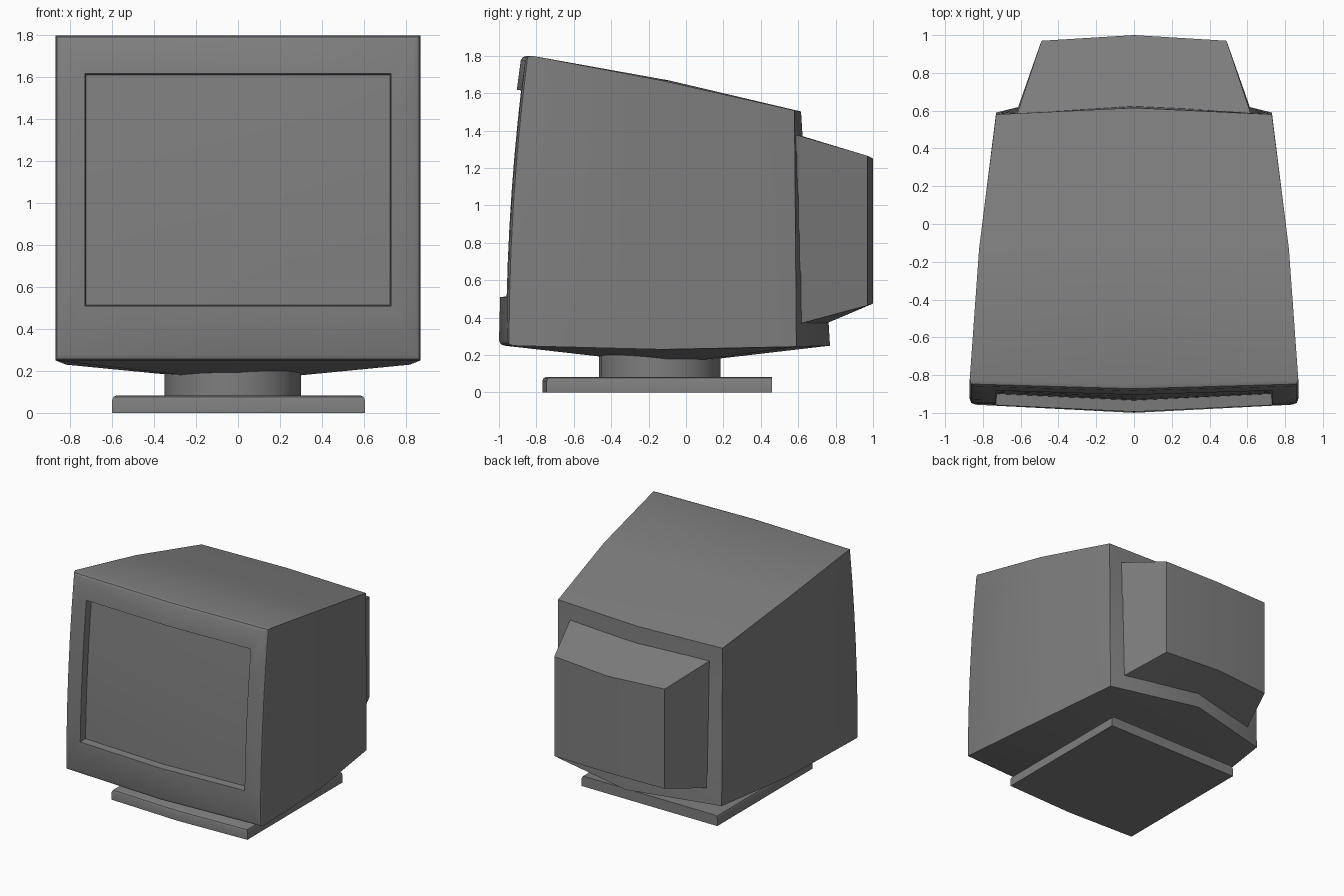
import bpy, bmesh, math

if "Cube" in bpy.data.objects:
    bpy.data.objects.remove(bpy.data.objects["Cube"])

plastic = bpy.data.materials.new("dark_grey_plastic")
plastic.diffuse_color = (0.21, 0.21, 0.21, 1)
plastic.use_nodes = True
plastic.node_tree.nodes["Principled BSDF"].inputs["Base Color"].default_value = plastic.diffuse_color


def finish(name, bm, angle=30):
    bmesh.ops.remove_doubles(bm, verts=bm.verts, dist=1e-5)
    bmesh.ops.recalc_face_normals(bm, faces=bm.faces)
    mesh = bpy.data.meshes.new(name)
    bm.to_mesh(mesh)
    bm.free()
    mesh.materials.append(plastic)
    ob = bpy.data.objects.new(name, mesh)
    bpy.context.collection.objects.link(ob)
    bpy.ops.object.select_all(action='DESELECT')
    ob.select_set(True)
    bpy.context.view_layer.objects.active = ob
    bpy.ops.object.shade_smooth_by_angle(angle=math.radians(angle))
    return ob


def shell(name, rings, rows):
    """Bridge rectangular rings given as functions of (u, v); cap both ends with grids."""
    us = [-1, 0, 1]
    vs = [i / rows for i in range(rows + 1)]
    loop = ([(u, 0) for u in us] + [(1, v) for v in vs[1:]] +
            [(u, 1) for u in (0, -1)] + [(-1, v) for v in vs[-2:0:-1]])
    bm = bmesh.new()

    def quad(pts):
        bm.faces.new([bm.verts.new(p) for p in pts])

    for a, b in zip(rings, rings[1:]):
        for p, q in zip(loop, loop[1:] + loop[:1]):
            quad([a(*p), a(*q), b(*q), b(*p)])
    for f in (rings[0], rings[-1]):
        for u0, u1 in zip(us, us[1:]):
            for v0, v1 in zip(vs, vs[1:]):
                quad([f(u0, v0), f(u1, v0), f(u1, v1), f(u0, v1)])
    return finish(name, bm)


def front_y(x, z):
    """Curved, slightly leaning front of the bezel."""
    v = (z - 0.25) / 1.55
    return -0.955 + 0.10 * v * v - (0.045 - 0.02 * v) * (1 - abs(x) / 0.87)


def bezel(w, z0, z1, inset):
    def f(u, v):
        x, z = u * w, z0 + (z1 - z0) * v
        return (x, front_y(x, z) + inset, z)
    return f


def section(w, y_side, y_mid, low_side, low_mid, high_side, high_mid):
    """Ring with a centre fold; y values are (bottom, top) pairs."""
    def f(u, v):
        k = 1 - abs(u)
        t = min(1, max(0, (v - 0.1) / 0.8))
        ys = y_side[0] + (y_side[1] - y_side[0]) * v
        ym = y_mid[0] + (y_mid[1] - y_mid[0]) * t
        lo = low_side + (low_mid - low_side) * k
        hi = high_side + (high_mid - high_side) * k
        return (u * w, ys + (ym - ys) * k, lo + (hi - lo) * v)
    return f


# Main casing: recessed screen, rounded bezel, tapering body
shell("monitor_casing", [
    bezel(0.725, 0.515, 1.612, 0.06),
    bezel(0.73, 0.51, 1.617, 0),
    bezel(0.84, 0.28, 1.775, 0),
    bezel(0.862, 0.258, 1.793, 0.009),
    bezel(0.87, 0.25, 1.80, 0.03),
    section(0.82, (-0.13, -0.13), (-0.09, -0.09), 0.23, 0.15, 1.668, 1.668),
    section(0.73, (0.59, 0.58), (0.77, 0.615), 0.245, 0.25, 1.508, 1.502),
], 6)

# Tube housing on the back
shell("rear_housing", [
    section(0.62, (0.60, 0.58), (0.74, 0.59), 0.365, 0.365, 1.38, 1.38),
    section(0.49, (0.97, 0.97), (1.0, 1.0), 0.465, 0.475, 1.265, 1.25),
], 1)

# Swivel neck
bm = bmesh.new()
bmesh.ops.create_cone(bm, cap_ends=True, segments=24, radius1=0.325, radius2=0.325, depth=0.13)
bmesh.ops.translate(bm, verts=bm.verts, vec=(-0.025, -0.14, 0.135))
finish("swivel_neck", bm)

# Foot plate with rounded front and side top edges
bm = bmesh.new()
outline = [(0.605, 0.46), (-0.6, 0.46), (-0.6, -0.745), (0, -0.768), (0.605, -0.745)]
face = bm.faces.new([bm.verts.new((x, y, 0)) for x, y in outline])
top = bmesh.ops.extrude_face_region(bm, geom=[face], use_keep_orig=True)["geom"]
bmesh.ops.translate(bm, verts=[g for g in top if isinstance(g, bmesh.types.BMVert)], vec=(0, 0, 0.083))
bmesh.ops.recalc_face_normals(bm, faces=bm.faces)
rim = [e for e in bm.edges if all(v.co.z > 0.05 for v in e.verts)
       and not all(v.co.y > 0.4 for v in e.verts)]
bmesh.ops.bevel(bm, geom=rim, offset=0.022, segments=2, profile=0.5, affect='EDGES')
finish("foot_plate", bm)
